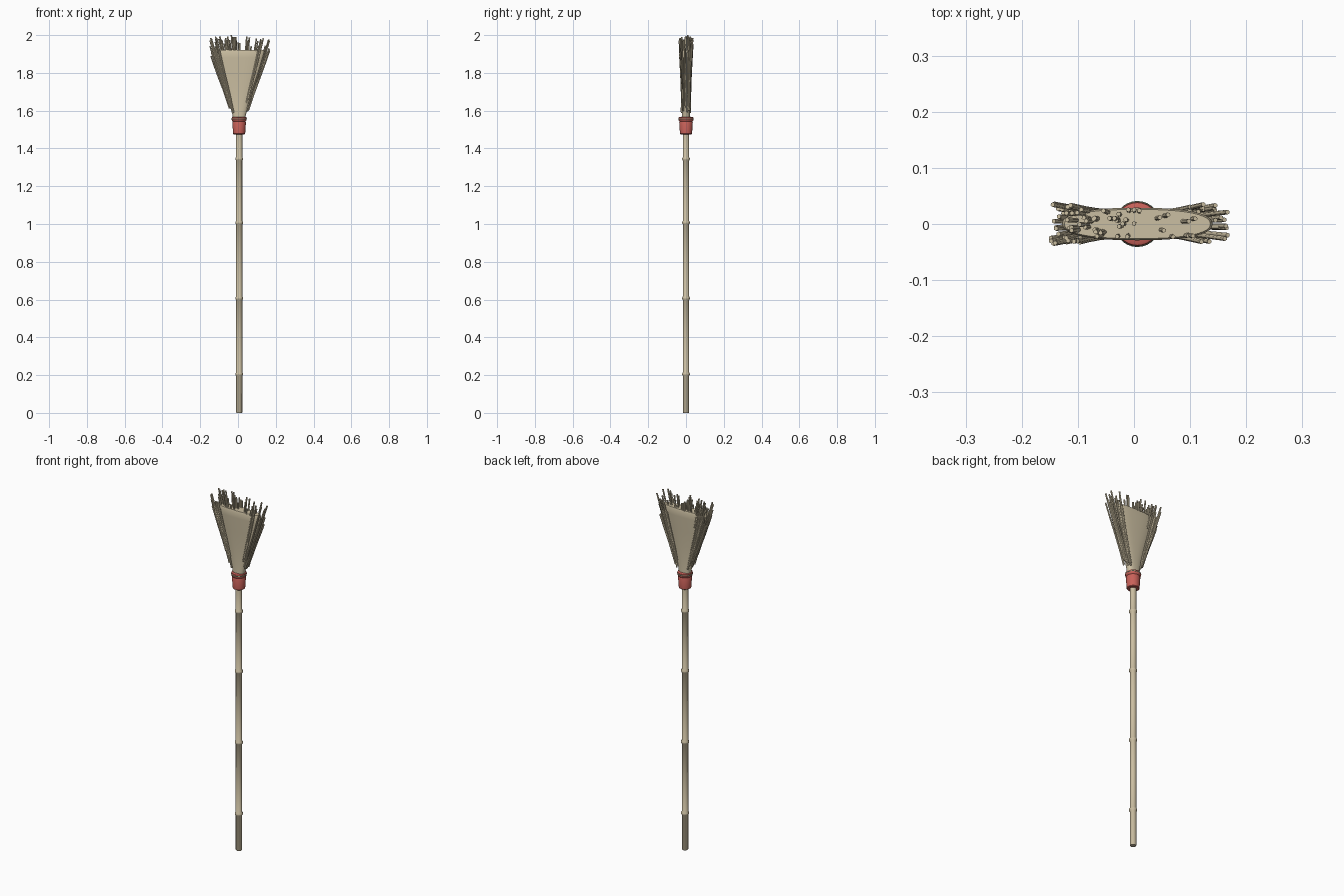
import bpy, bmesh, math, random

if "Cube" in bpy.data.objects:
    bpy.data.objects.remove(bpy.data.objects["Cube"])

random.seed(7)
CX = 0.006  # axis of handle and head


def material(name, rgb):
    m = bpy.data.materials.new(name)
    m.diffuse_color = (*rgb, 1)
    m.use_nodes = True
    m.node_tree.nodes["Principled BSDF"].inputs["Base Color"].default_value = m.diffuse_color
    return m


straw = material("straw", (0.60, 0.52, 0.36))
red = material("red_binding", (0.58, 0.12, 0.10))
green = material("green_cord", (0.25, 0.32, 0.20))


def loft(name, rings, mat, n=24, power=2.0):
    """Closed solid through (half_x, half_y, z) superellipse rings."""
    bm = bmesh.new()
    loops = []
    for hx, hy, z in rings:
        loop = []
        for i in range(n):
            a = 2 * math.pi * i / n
            c, s = math.cos(a), math.sin(a)
            x = math.copysign(abs(c) ** (2 / power), c) * hx
            y = math.copysign(abs(s) ** (2 / power), s) * hy
            loop.append(bm.verts.new((CX + x, y, z)))
        loops.append(loop)
    for a, b in zip(loops, loops[1:]):
        for i in range(n):
            j = (i + 1) % n
            bm.faces.new((a[i], a[j], b[j], b[i]))
    bm.faces.new(loops[0][::-1])
    bm.faces.new(loops[-1])
    me = bpy.data.meshes.new(name)
    bm.to_mesh(me)
    bm.free()
    ob = bpy.data.objects.new(name, me)
    bpy.context.collection.objects.link(ob)
    me.materials.append(mat)
    bpy.ops.object.select_all(action='DESELECT')
    ob.select_set(True)
    bpy.context.view_layer.objects.active = ob
    bpy.ops.object.shade_smooth_by_angle(angle=math.radians(40))
    return ob


# Bamboo handle with raised nodes
R = 0.0165
profile = [(R - 0.002, 0), (R, 0.003)]
for z in (0.205, 0.607, 1.007, 1.345):
    profile += [(R, z - 0.009), (R + 0.004, z - 0.004),
                (R + 0.004, z + 0.004), (R, z + 0.009)]
profile.append((R, 1.50))
loft("handle", [(r, r, z) for r, z in profile], straw, 20)

# Red binding collar and cord
collar = [(0.029, 1.475), (0.032, 1.478), (0.036, 1.538), (0.034, 1.543),
          (0.038, 1.547), (0.040, 1.556), (0.038, 1.565), (0.034, 1.567)]
loft("collar", [(r, r, z) for r, z in collar], red, 28)
bpy.ops.mesh.primitive_torus_add(location=(CX, 0, 1.557), major_radius=0.0375,
                                 minor_radius=0.0035, major_segments=28,
                                 minor_segments=8)
cord = bpy.context.object
cord.name = "binding_cord"
cord.data.materials.append(green)
bpy.ops.object.shade_smooth_by_angle()

# Flattened, flaring straw head
HEAD = [(0.030, 0.024, 1.54), (0.036, 0.022, 1.58), (0.053, 0.020, 1.64),
        (0.077, 0.021, 1.72), (0.104, 0.024, 1.80), (0.128, 0.028, 1.88),
        (0.134, 0.029, 1.912), (0.130, 0.026, 1.92)]
loft("straw_head", HEAD, straw, 40, 2.4)


def head_size(z):
    rings = HEAD[:6]
    for a, b in zip(rings, rings[1:]):
        if z <= b[2] or b is rings[-1]:
            t = (z - a[2]) / (b[2] - a[2])
            return a[0] + (b[0] - a[0]) * t, a[1] + (b[1] - a[1]) * t


# Loose bristles: thin tubes following the flare of the head
cu = bpy.data.curves.new("bristles", 'CURVE')
cu.dimensions = '3D'
cu.bevel_depth = 0.0042
cu.bevel_resolution = 1
cu.use_fill_caps = True
cu.materials.append(straw)


def bristle(u, v, z0, z1):
    sp = cu.splines.new('POLY')
    n = 5
    sp.points.add(n - 1)
    for i, p in enumerate(sp.points):
        z = z0 + (z1 - z0) * i / (n - 1)
        hx, hy = head_size(z)
        x = max(-0.176, min(0.174, CX + u * hx))
        y = max(-0.036, min(0.037, v * hy))
        p.co = (x, y, z, 1)


# side clusters, with the left fuller than the right
for side, count in ((-1, 38), (1, 28)):
    for _ in range(count):
        u = random.uniform(0.72, 1.16)
        v = random.choice((-1, 1)) * random.uniform(0.75, 1.15)
        if u > 1.02:
            v *= random.uniform(0.1, 0.9)
        z1 = random.uniform(1.88, 1.985) - max(0, u - 1) * 0.3
        bristle(side * u, v, random.uniform(1.58, 1.72), z1)

# tips poking out of the top
for _ in range(42):
    u = random.uniform(-0.85, 0.75)
    if random.random() < 0.35:
        u = random.uniform(-0.8, -0.2)
    bristle(u, random.uniform(-0.8, 0.8), 1.84, random.uniform(1.94, 1.995))
bristle(-0.25, 0.3, 1.84, 2.0)

ob = bpy.data.objects.new("bristles", cu)
bpy.context.collection.objects.link(ob)
